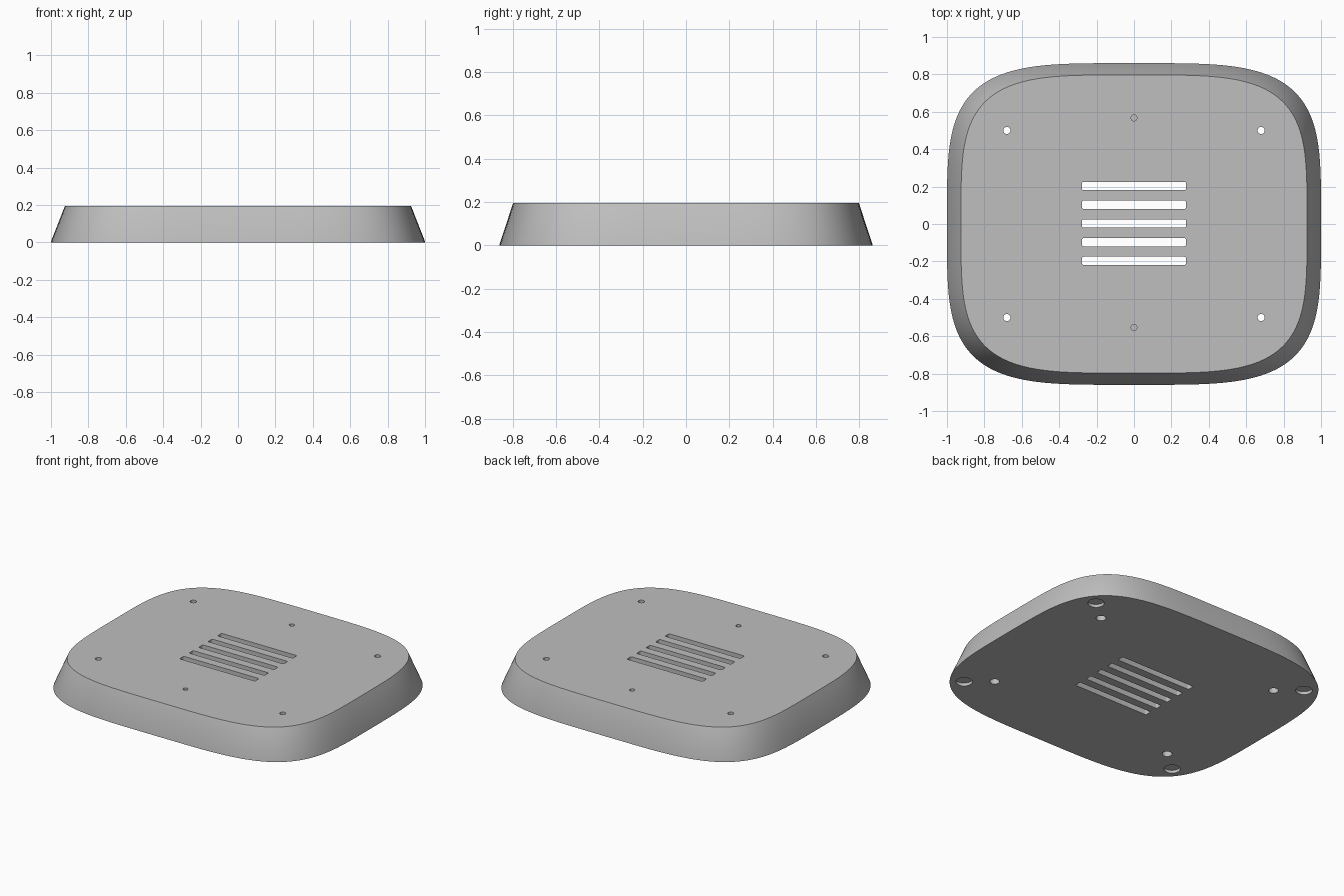
import bpy
import bmesh
from math import cos, sin, pi, copysign

default = bpy.data.objects.get("Cube")
if default:
    bpy.data.objects.remove(default)

HEIGHT = 0.196

grey = bpy.data.materials.new("plain grey")
grey.use_nodes = True
colour = (0.52, 0.52, 0.52, 1)
grey.diffuse_color = colour
grey.node_tree.nodes["Principled BSDF"].inputs["Base Color"].default_value = colour


def squircle(half_x, half_y, count=160):
    """Fourth-power superellipse outline."""
    def root(v):
        return copysign(abs(v) ** 0.5, v)
    angles = [2 * pi * i / count for i in range(count)]
    return [(half_x * root(cos(a)), half_y * root(sin(a))) for a in angles]


def circle(x, y, radius, count=32):
    angles = [2 * pi * i / count for i in range(count)]
    return [(x + radius * cos(a), y + radius * sin(a)) for a in angles]


def rounded_bar(y, half_x, half_y, radius, steps=4):
    points = []
    for quarter, (sx, sy) in enumerate([(1, 1), (-1, 1), (-1, -1), (1, -1)]):
        for i in range(steps + 1):
            a = (quarter + i / steps) * pi / 2
            points.append((sx * (half_x - radius) + radius * cos(a),
                           y + sy * (half_y - radius) + radius * sin(a)))
    return points


def loft(bm, sections):
    """Closed skin through (z, outline) sections, bottom to top."""
    rings = [[bm.verts.new((x, y, z)) for x, y in outline] for z, outline in sections]
    n = len(rings[0])
    for low, high in zip(rings, rings[1:]):
        for i in range(n):
            j = (i + 1) % n
            bm.faces.new((low[i], low[j], high[j], high[i]))
    bm.faces.new(rings[0][::-1])
    bm.faces.new(rings[-1])


def make_object(name, lofts):
    bm = bmesh.new()
    for sections in lofts:
        loft(bm, sections)
    mesh = bpy.data.meshes.new(name)
    bm.to_mesh(mesh)
    bm.free()
    mesh.materials.append(grey)
    obj = bpy.data.objects.new(name, mesh)
    bpy.context.collection.objects.link(obj)
    return obj


# Tapered base plate with a thin upright rim at the bottom
base = make_object("base_plate", [[
    (0, squircle(1, 0.86)),
    (0.005, squircle(1, 0.86)),
    (HEIGHT, squircle(0.925, 0.797)),
]])


def prism(outline, low, high):
    return [(low, outline), (high, outline)]


corners = [(sx, sy) for sx in (-1, 1) for sy in (-1, 1)]
below, above = -0.05, HEIGHT + 0.05

# Vent slots
slots = [prism(rounded_bar(0.003 + 0.1 * i, 0.278, 0.022, 0.008), below, above)
         for i in range(-2, 3)]

# Screw holes, wider from underneath
screws = []
for sx, sy in corners:
    wide, narrow = (circle(0.68 * sx, 0.5 * sy, r) for r in (0.03, 0.019))
    screws.append([(below, wide), (0.12, wide), (0.12, narrow), (above, narrow)])

# Shallow foot recesses underneath and two small dimples on top
feet = [prism(circle(0.82 * sx, 0.62 * sy, 0.05), below, 0.02) for sx, sy in corners]
dimples = [prism(circle(0, y, 0.016), HEIGHT - 0.025, above) for y in (0.567, -0.553)]

cutter = make_object("hole_cutter", slots + screws + feet + dimples)
cutter.hide_render = True

bpy.ops.object.select_all(action="DESELECT")
bpy.context.view_layer.objects.active = base
base.select_set(True)
cut = base.modifiers.new("holes", "BOOLEAN")
cut.operation = "DIFFERENCE"
cut.solver = "EXACT"
cut.object = cutter
bpy.ops.object.modifier_apply(modifier=cut.name)
bpy.data.objects.remove(cutter)
bpy.ops.object.shade_smooth_by_angle(angle=pi / 6)
